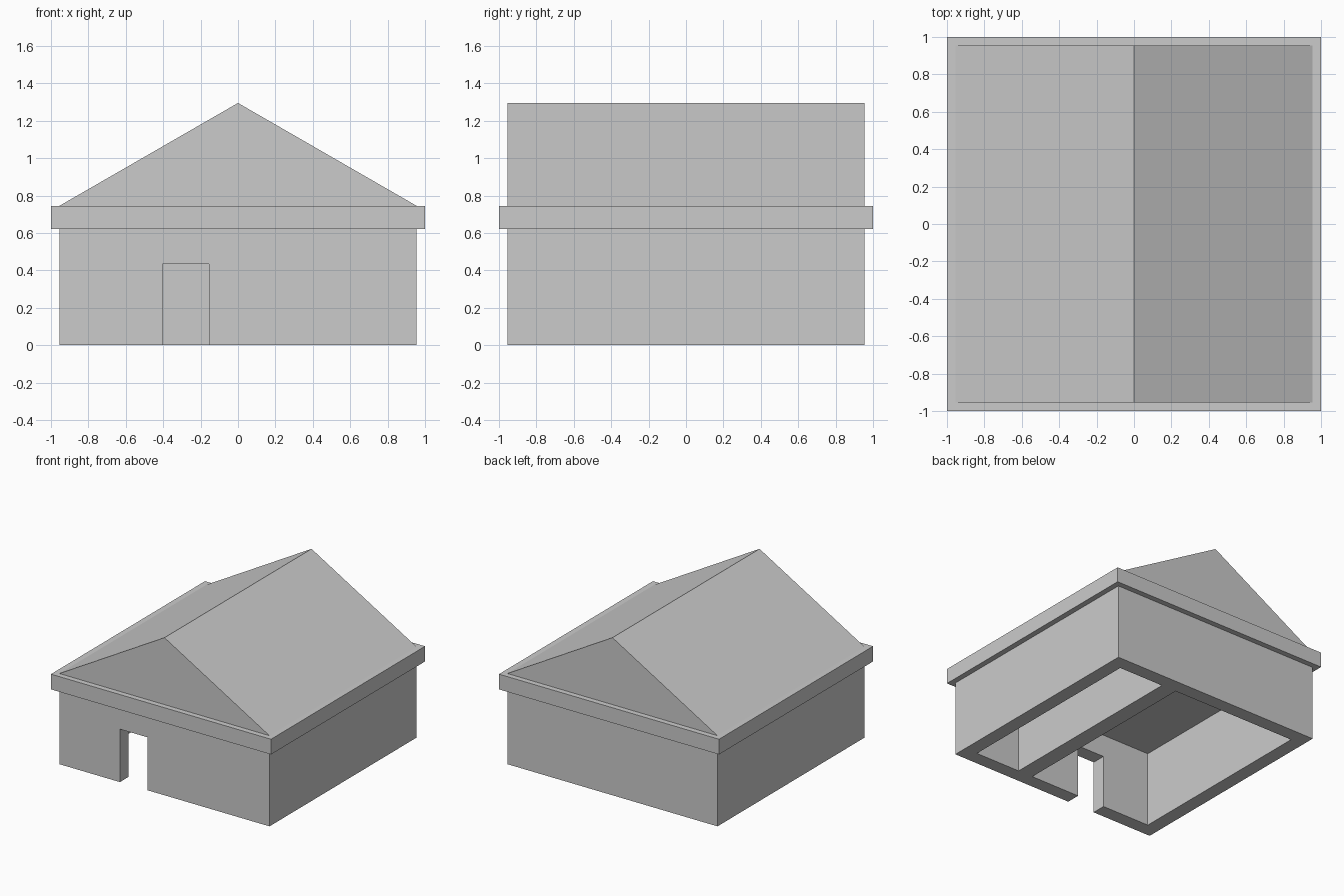
import bpy
import bmesh

if "Cube" in bpy.data.objects:
    bpy.data.objects.remove(bpy.data.objects["Cube"])

HALF = 0.955      # outer wall half-width
INNER = 0.84      # inner wall face
EAVE, SLAB_TOP, RIDGE = 0.62, 0.745, 1.295


def extrude(name, points, direction):
    """Solid made by extruding one closed outline along a vector."""
    bm = bmesh.new()
    face = bm.faces.new([bm.verts.new(p) for p in points])
    result = bmesh.ops.extrude_face_region(bm, geom=[face], use_keep_orig=True)
    verts = [g for g in result["geom"] if isinstance(g, bmesh.types.BMVert)]
    bmesh.ops.translate(bm, verts=verts, vec=direction)
    bmesh.ops.recalc_face_normals(bm, faces=bm.faces)
    mesh = bpy.data.meshes.new(name)
    bm.to_mesh(mesh)
    bm.free()
    obj = bpy.data.objects.new(name, mesh)
    bpy.context.collection.objects.link(obj)
    return obj


def box(name, x0, x1, y0, y1, z0, z1):
    base = [(x0, y0, z0), (x1, y0, z0), (x1, y1, z0), (x0, y1, z0)]
    return extrude(name, base, (0, 0, z1 - z0))


# Walls: solid block with two rooms and a doorway cut out
walls = box("walls", -HALF, HALF, -HALF, HALF, 0, EAVE)
cutters = [
    box("large_room_cutter", -INNER, 0.295, -INNER, INNER, -0.1, EAVE + 0.1),
    box("small_room_cutter", 0.43, INNER, -INNER, INNER, -0.1, EAVE + 0.1),
    box("doorway_cutter", -0.405, -0.155, -1.1, -0.7, -0.1, 0.435),
]
bpy.context.view_layer.objects.active = walls
for cutter in cutters:
    mod = walls.modifiers.new(cutter.name, 'BOOLEAN')
    mod.operation = 'DIFFERENCE'
    mod.solver = 'EXACT'
    mod.object = cutter
    bpy.ops.object.modifier_apply(modifier=mod.name)
    bpy.data.objects.remove(cutter)

# Overhanging ceiling slab
box("ceiling_slab", -1, 1, -1, 1, EAVE, SLAB_TOP)

# Gabled roof with the ridge running front to back
gable = [(-HALF, -HALF, SLAB_TOP), (HALF, -HALF, SLAB_TOP), (0, -HALF, RIDGE)]
extrude("gable_roof", gable, (0, 2 * HALF, 0))
